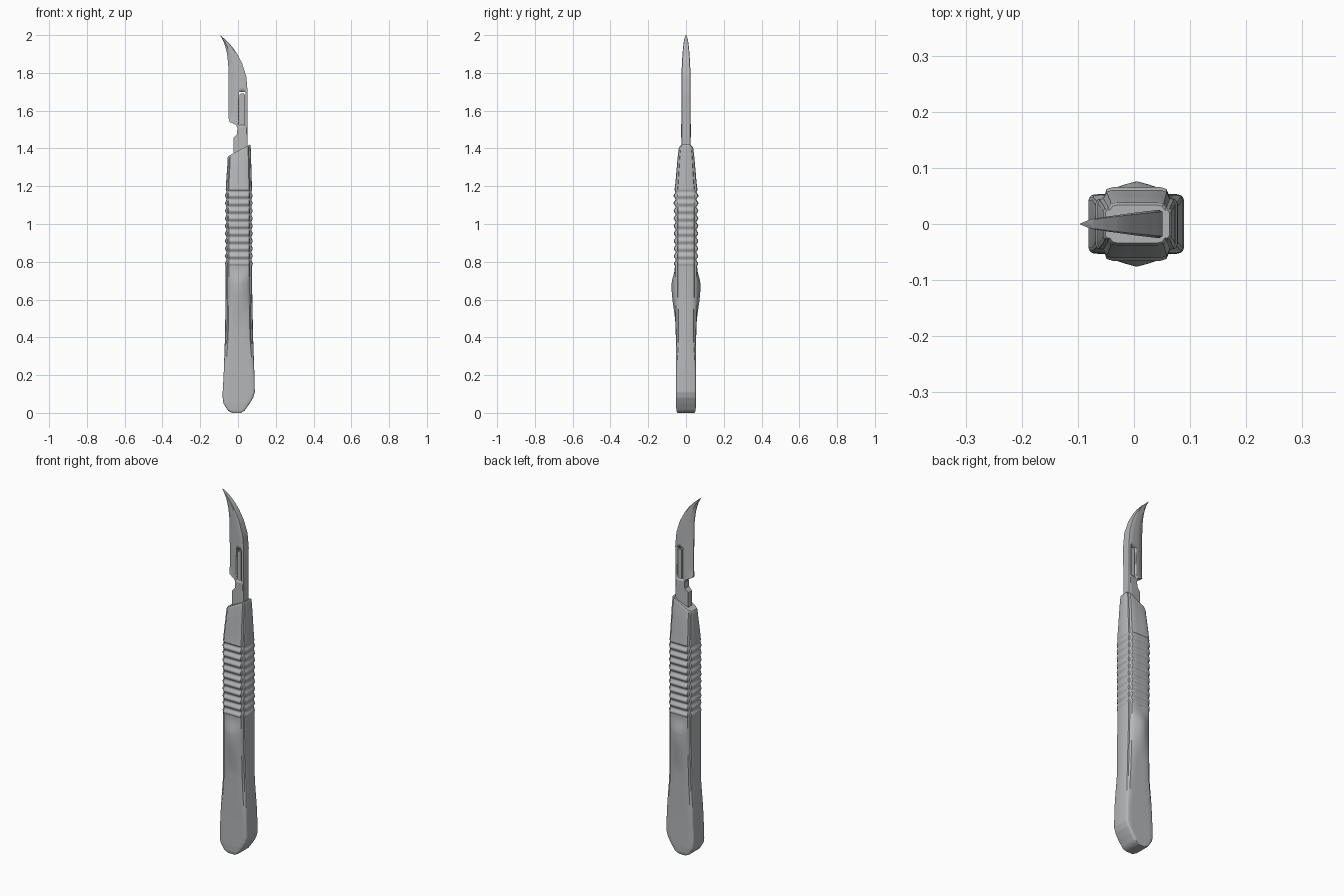
import bpy, bmesh, math

if "Cube" in bpy.data.objects:
    bpy.data.objects.remove(bpy.data.objects["Cube"], do_unlink=True)

steel = bpy.data.materials.new("brushed_steel")
steel.use_nodes = True
steel.diffuse_color = (0.46, 0.47, 0.48, 1)
steel.node_tree.nodes["Principled BSDF"].inputs["Base Color"].default_value = steel.diffuse_color


def interp(table, t):
    """Piecewise linear lookup; each row is (key, value, ...)."""
    if t <= table[0][0]:
        return table[0][1:]
    for a, b in zip(table, table[1:]):
        if t <= b[0]:
            f = (t - a[0]) / (b[0] - a[0])
            return [p + (q - p) * f for p, q in zip(a[1:], b[1:])]
    return table[-1][1:]


def ramp(lo, hi, t):
    f = min(1, max(0, (t - lo) / (hi - lo)))
    return f * f * (3 - 2 * f)


def loft(name, rings, angle):
    """Skin closed rings of points and cap both ends."""
    bm = bmesh.new()
    loops = [[bm.verts.new(p) for p in ring] for ring in rings]
    for a, b in zip(loops, loops[1:]):
        for i in range(len(a)):
            j = (i + 1) % len(a)
            bm.faces.new((a[i], a[j], b[j], b[i]))
    bm.faces.new(loops[0])
    bm.faces.new(loops[-1])
    bmesh.ops.remove_doubles(bm, verts=bm.verts, dist=0.0003)
    bmesh.ops.recalc_face_normals(bm, faces=bm.faces)
    return finish(name, bm, angle)


def finish(name, bm, angle=30):
    mesh = bpy.data.meshes.new(name)
    bm.to_mesh(mesh)
    bm.free()
    mesh.materials.append(steel)
    ob = bpy.data.objects.new(name, mesh)
    bpy.context.collection.objects.link(ob)
    bpy.ops.object.select_all(action="DESELECT")
    ob.select_set(True)
    bpy.context.view_layer.objects.active = ob
    bpy.ops.object.shade_smooth_by_angle(angle=math.radians(angle))
    return ob


def block(name, x0, x1, half_y, z0, z1, bevel=0.0):
    bm = bmesh.new()
    bmesh.ops.create_cube(bm, size=1)
    for v in bm.verts:
        v.co = ((x0 + x1) / 2 + v.co.x * (x1 - x0), v.co.y * 2 * half_y,
                (z0 + z1) / 2 + v.co.z * (z1 - z0))
    if bevel:
        bmesh.ops.bevel(bm, geom=bm.edges, offset=bevel, segments=2, affect="EDGES")
    return finish(name, bm)


# Handle: height, left edge, right edge, half depth
handle_rows = [(0, -0.03, 0.015, 0.046), (0.012, -0.053, 0.035, 0.051),
               (0.05, -0.077, 0.062, 0.053), (0.08, -0.081, 0.08, 0.053),
               (0.11, -0.081, 0.089, 0.053), (0.2, -0.076, 0.087, 0.053),
               (0.4, -0.069, 0.08, 0.054), (0.65, -0.065, 0.075, 0.059),
               (1.18, -0.065, 0.074, 0.061), (1.22, -0.063, 0.073, 0.056),
               (1.33, -0.057, 0.069, 0.045), (1.382, -0.055, 0.067, 0.038),
               (1.39, -0.051, 0.063, 0.034)]
# Quarter sections: stepped rails with raised panels, and the plain butt end
stepped = [(1, 0), (1, 0.6), (0.95, 0.72), (0.85, 0.75), (0.77, 0.94), (0.6, 1), (0.3, 1), (0, 1)]
plain = [(1, 0), (1, 0.8), (0.98, 0.9), (0.94, 0.96), (0.87, 1), (0.6, 1), (0.3, 1), (0, 1)]
rib_start, rib_end, rib_count = 0.78, 1.18, 10


def handle_ring(z):
    left, right, depth = interp(handle_rows, z)
    mid, half = (left + right) / 2, (right - left) / 2
    blend = ramp(0.2, 0.45, z)
    rib = 0
    if rib_start < z < rib_end:
        phase = (z - rib_start) / (rib_end - rib_start) * rib_count
        rib = 0.005 * math.sin(2 * math.pi * phase)
    thumb = 0.017 * ramp(0.45, 0.66, z) * (1 - ramp(0.68, 0.77, z))
    quarter = []
    for (sx, sy), (px, py) in zip(stepped, plain):
        fx, fy = px + (sx - px) * blend, py + (sy - py) * blend
        x = fx * (half + (rib * 0.7 if fx > 0.9 else 0))
        y = fy * depth + (rib if fx < 0.8 else 0) + thumb * max(0, 1 - fx / 0.7) ** 0.7
        quarter.append((x, y))
    front = quarter + [(-x, y) for x, y in quarter[-2::-1]]
    outline = front + [(x, -y) for x, y in front[-2:0:-1]]
    slant = 0.53 * ramp(1.2, 1.39, z)
    return [(mid + x, y, z + slant * x) for x, y in outline]


heights = [0, 0.012] + [0.02 + 0.005 * i for i in range(273)] + [1.382, 1.39]
loft("handle", [handle_ring(z) for z in heights], 35)

# Blade with its shank: height, cutting edge, spine
blade_rows = [(1.34, -0.025, 0.05), (1.455, -0.025, 0.05), (1.475, -0.006, 0.05),
              (1.51, -0.003, 0.05), (1.525, -0.012, 0.05), (1.54, -0.044, 0.05),
              (1.555, -0.049, 0.05), (1.7, -0.049, 0.051), (1.78, -0.05, 0.044),
              (1.85, -0.052, 0.022), (1.9, -0.058, -0.004), (1.935, -0.066, -0.028),
              (1.965, -0.076, -0.055), (1.985, -0.086, -0.077), (2.0, -0.0955, -0.095)]
thickness = [(-0.096, 0.001), (-0.075, 0.009), (-0.05, 0.013), (0, 0.02), (0.05, 0.026)]


def blade_ring(z):
    edge, spine = interp(blade_rows, z)
    sharp = ramp(1.53, 1.56, z)
    front = []
    for f in (0, 0.12, 0.3, 0.5, 0.7, 0.9, 1):
        x = edge + (spine - edge) * f
        y = interp(thickness, x)[0]
        if f < 0.3:
            y *= 1 - sharp * (1 - f / 0.3) * 0.8
        front.append((x, y * (0.85 if f == 1 else 1)))
    return [(x, -y, z) for x, y in front] + [(x, y, z) for x, y in reversed(front)]


levels = sorted({r[0] for r in blade_rows} | {1.58 + 0.02 * i for i in range(21)})
blade = loft("blade", [blade_ring(z) for z in levels], 30)

# Slot through the blade, with the mounting bar seated in it
cutter = block("slot_cutter", 0.004, 0.039, 0.1, 1.525, 1.7)
slot = blade.modifiers.new("slot", "BOOLEAN")
slot.operation = "DIFFERENCE"
slot.object = cutter
bpy.context.view_layer.objects.active = blade
bpy.ops.object.modifier_apply(modifier=slot.name)
bpy.data.objects.remove(cutter, do_unlink=True)
block("mounting_bar", 0.009, 0.037, 0.02, 1.52, 1.69, 0.004)
